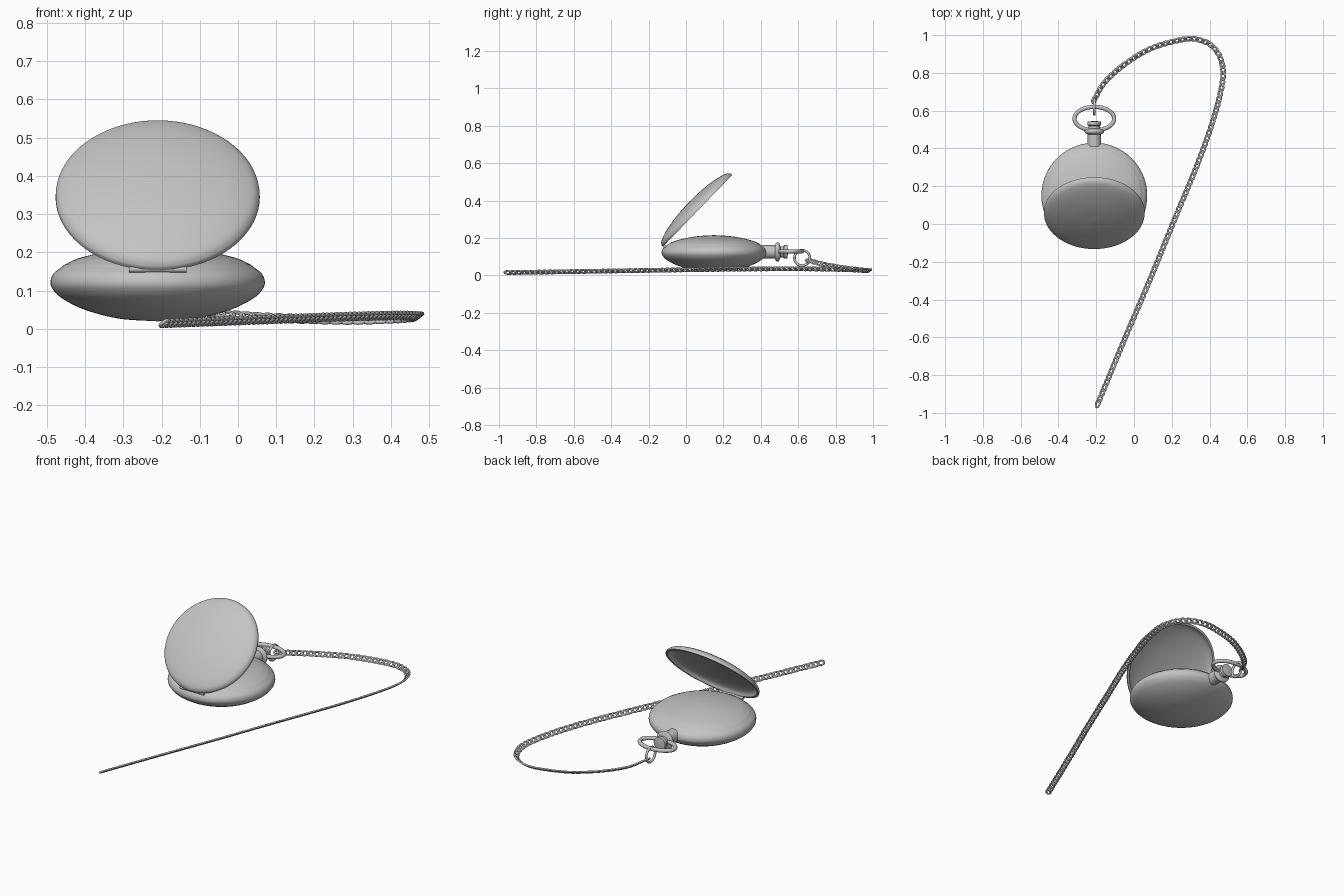
import bpy, bmesh, math
from mathutils import Vector, Matrix

cube = bpy.data.objects.get("Cube")
if cube:
    bpy.data.objects.remove(cube, do_unlink=True)

metal = bpy.data.materials.new("grey metal")
metal.use_nodes = True
GREY = (0.55, 0.55, 0.55, 1)
metal.diffuse_color = GREY
metal.node_tree.nodes["Principled BSDF"].inputs["Base Color"].default_value = GREY

CX, CY, MID = -0.21, 0.15, 0.125   # watch centre and height of its widest line


def finish(name, bm, matrix=Matrix(), angle=35):
    bmesh.ops.remove_doubles(bm, verts=bm.verts, dist=1e-5)
    bmesh.ops.recalc_face_normals(bm, faces=bm.faces)
    mesh = bpy.data.meshes.new(name)
    bm.to_mesh(mesh)
    bm.free()
    mesh.materials.append(metal)
    obj = bpy.data.objects.new(name, mesh)
    bpy.context.collection.objects.link(obj)
    obj.matrix_world = matrix
    bpy.ops.object.select_all(action='DESELECT')
    obj.select_set(True)
    bpy.context.view_layer.objects.active = obj
    bpy.ops.object.shade_smooth_by_angle(angle=math.radians(angle))
    return obj


def spline(points, steps=5):
    """Smooth curve through the points."""
    p = [Vector(q) for q in points]
    p = [2 * p[0] - p[1]] + p + [2 * p[-1] - p[-2]]
    out = []
    for a, b, c, d in zip(p, p[1:], p[2:], p[3:]):
        for i in range(steps):
            t = i / steps
            out.append(0.5 * (2 * b + (c - a) * t + (2 * a - 5 * b + 4 * c - d) * t ** 2
                              + (3 * b - a - 3 * c + d) * t ** 3))
    return out + [p[-2]]


def lathe(name, sections, matrix=Matrix(), segments=72):
    """Turn smooth (radius, height) sections around local z; corners between sections stay crisp."""
    bm = bmesh.new()
    profile = [q for s in sections for q in spline(s)]
    verts = [bm.verts.new((max(r, 0), 0, z)) for r, z in profile]
    edges = [bm.edges.new(pair) for pair in zip(verts, verts[1:])]
    bmesh.ops.spin(bm, geom=verts + edges, cent=(0, 0, 0), axis=(0, 0, 1),
                   angle=math.tau, steps=segments)
    return finish(name, bm, matrix)


def add_loop(bm, a, b, wire, matrix, major=20, minor=8):
    """Closed oval of round wire, lying in the local xy plane."""
    rings = []
    for i in range(major):
        t = math.tau * i / major
        centre = Vector((a * math.cos(t), b * math.sin(t), 0))
        out = Vector((b * math.cos(t), a * math.sin(t), 0)).normalized()
        ring = []
        for j in range(minor):
            s = math.tau * j / minor
            co = centre + wire * (out * math.cos(s) + Vector((0, 0, math.sin(s))))
            ring.append(bm.verts.new(matrix @ co))
        rings.append(ring)
    for i in range(major):
        r, q = rings[i], rings[(i + 1) % major]
        for j in range(minor):
            k = (j + 1) % minor
            bm.faces.new((r[j], q[j], q[k], r[k]))


# Case with bezel step and domed glass
lathe("watch_case", [
    [(0, .02), (.1, .027), (.19, .05), (.25, .08), (.275, .105), (.28, .125), (.272, .145), (.25, .163)],
    [(.25, .163), (.244, .168)]], Matrix.Translation((CX, CY, 0)))
lathe("domed_glass", [[(.244, .168), (.2, .187), (.1, .208), (0, .215)]],
      Matrix.Translation((CX, CY, 0)))

# Open hollow lid
lathe("lid", [
    [(0, .066), (.1, .061), (.19, .047), (.245, .03), (.264, .014), (.267, 0)],
    [(.267, 0), (.255, 0)],
    [(.255, 0), (.235, .019), (.18, .034), (.1, .045), (0, .05)]],
    Matrix.Translation((CX, .062, .345)) @ Matrix.Rotation(math.radians(46), 4, 'X'))

# Hinge barrel
bm = bmesh.new()
bmesh.ops.create_cone(bm, cap_ends=True, segments=16, radius1=.008, radius2=.008, depth=.15)
finish("hinge", bm, Matrix.Translation((CX, -.115, .156)) @ Matrix.Rotation(math.pi / 2, 4, 'Y'))

# Stem and winding crown, turned around the y axis
along_y = Matrix.Translation((CX, 0, MID)) @ Matrix.Rotation(-math.pi / 2, 4, 'X')
lathe("stem", [
    [(.036, .41), (.036, .475)],
    [(.036, .475), (.048, .482), (.051, .49), (.048, .498), (.03, .505)],
    [(.03, .505), (.03, .52)],
    [(.03, .52), (.036, .523)], [(.036, .523), (.036, .542)], [(.036, .542), (0, .546)]],
    along_y, 32)

# Oval bow
bm = bmesh.new()
add_loop(bm, .105, .062, .011, Matrix(), 56, 12)
finish("bow", bm, Matrix.Translation((CX, .558, .128)), 60)

# Ring joining bow and chain
bm = bmesh.new()
add_loop(bm, .041, .041, .007, Matrix(), 36, 10)
finish("joining_ring", bm, Matrix.Translation((CX, .621, .093)) @ Matrix.Rotation(math.pi / 2, 4, 'Y'), 60)

# Chain: rolled oval links spaced evenly along the path
path = spline([(-.21, .66, .078), (-.155, .75, .056), (-.05, .845, .04), (.08, .925, .03),
               (.215, .968, .025), (.32, .98, .024), (.41, .945, .027), (.46, .87, .03),
               (.47, .765, .033), (.428, .58, .035), (.345, .34, .034), (.215, .025, .03),
               (.08, -.305, .025), (-.05, -.61, .02), (-.2, -.972, .0145)], 24)
PITCH = .031
bm = bmesh.new()
travel, due = 0, 0
for p, q in zip(path, path[1:]):
    step = (q - p).length
    while due <= travel + step:
        x = (q - p).normalized()
        y = Vector((0, 0, 1)).cross(x).normalized()
        frame = Matrix((x, y, x.cross(y))).transposed().to_4x4()
        place = Matrix.Translation(p.lerp(q, (due - travel) / step)) @ frame
        add_loop(bm, .021, .0125, .0052,
                 place @ Matrix.Rotation(math.radians(38), 4, 'X') @ Matrix.Rotation(math.radians(8), 4, 'Z'),
                 16, 7)
        due += PITCH
    travel += step
finish("chain", bm, angle=70)
